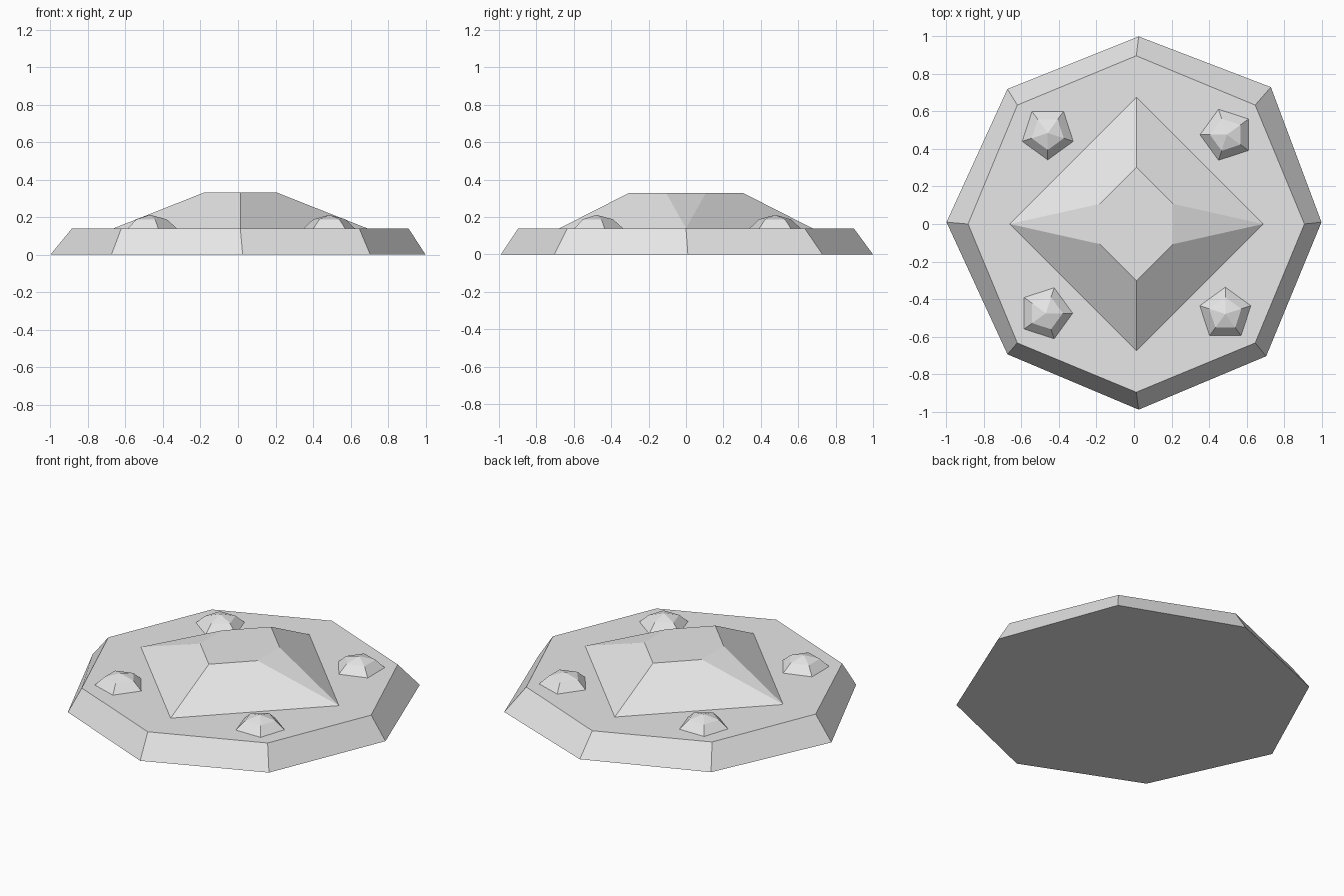
import bpy
import math

cube = bpy.data.objects.get("Cube")
if cube:
    bpy.data.objects.remove(cube, do_unlink=True)

grey = bpy.data.materials.new("plain grey")
grey.use_nodes = True
grey.diffuse_color = (0.8, 0.8, 0.8, 1)
grey.node_tree.nodes["Principled BSDF"].inputs["Base Color"].default_value = (0.8, 0.8, 0.8, 1)


def add_mesh(name, verts, faces):
    mesh = bpy.data.meshes.new(name)
    mesh.from_pydata(verts, [], faces)
    mesh.materials.append(grey)
    obj = bpy.data.objects.new(name, mesh)
    bpy.context.collection.objects.link(obj)
    return obj


def ring(n, radius, z, centre=(0, 0), start=0.0):
    angles = [start + 2 * math.pi * i / n for i in range(n)]
    return [(centre[0] + radius * math.cos(a), centre[1] + radius * math.sin(a), z)
            for a in angles]


def band(n, low=0):
    """Quads joining two successive rings of n vertices."""
    return [(low + i, low + (i + 1) % n, low + n + (i + 1) % n, low + n + i)
            for i in range(n)]


# Eight-sided plinth with a slightly uneven foot
TOP = 0.14
foot = [(1, 0.01), (0.73, 0.73), (0.025, 1), (-0.675, 0.72),
        (-1, 0.01), (-0.675, -0.695), (0.025, -0.99), (0.705, -0.705)]
base_verts = [(x, y, 0) for x, y in foot] + ring(8, 0.897, TOP, (0.012, 0))
add_mesh("base_plate", base_verts,
         band(8) + [tuple(range(7, -1, -1)), tuple(range(8, 16))])

# Central stone: square foot rising to a flat hexagonal table
CX, HIGH = 0.013, 0.33
stone_foot = ring(4, 0.676, TOP, (CX, 0))          # east, north, west, south
table = [(CX + x, y, HIGH) for x, y in
         [(0.196, -0.107), (0.196, 0.107), (0, 0.303),
          (-0.196, 0.107), (-0.196, -0.107), (0, -0.303)]]
add_mesh("centre_stone", stone_foot + table,
         [(0, 1, 6, 5), (1, 2, 7, 6), (2, 3, 9, 8), (3, 0, 4, 9),
          (0, 5, 4), (2, 8, 7), (4, 5, 6, 7, 8, 9), (3, 2, 1, 0)])

# Four five-sided studs, each turned a quarter further
studs = {"back_left_stud": (0.495, 0.476, 180), "back_right_stud": (-0.46, 0.485, 270),
         "front_right_stud": (-0.47, -0.476, 0), "front_left_stud": (0.487, -0.48, 90)}
for name, (x, y, turn) in studs.items():
    start = math.radians(turn)
    verts = ring(5, 0.143, TOP, (x, y), start) + ring(5, 0.09, 0.188, (x, y), start)
    verts.append((x, y, 0.212))
    crown = [(5 + i, 5 + (i + 1) % 5, 10) for i in range(5)]
    add_mesh(name, verts, band(5) + crown + [(4, 3, 2, 1, 0)])
